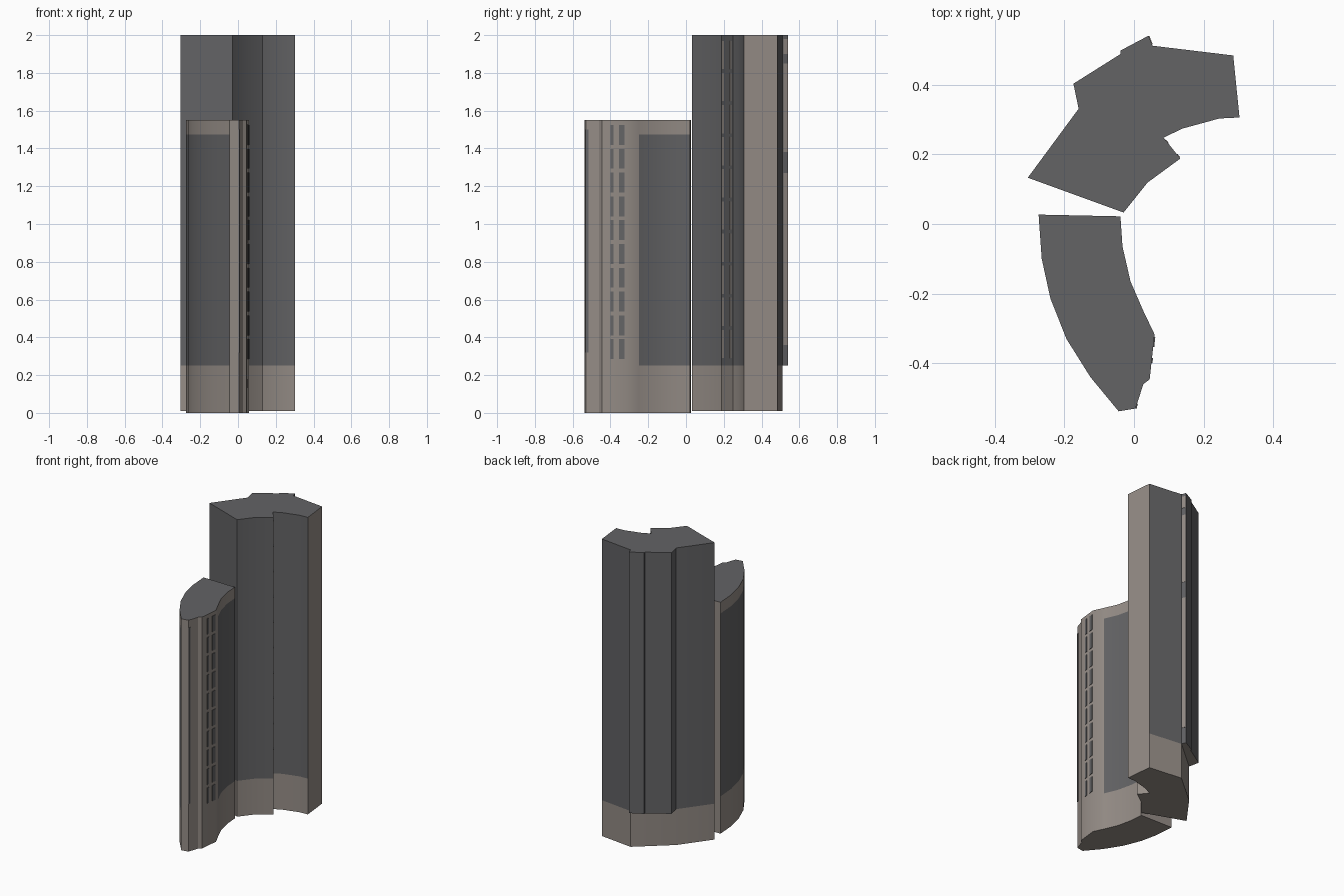
import bpy, bmesh, math
from mathutils import Vector

if "Cube" in bpy.data.objects:
    bpy.data.objects.remove(bpy.data.objects["Cube"])


def material(name, col):
    m = bpy.data.materials.new(name)
    m.diffuse_color = (*col, 1)
    m.use_nodes = True
    m.node_tree.nodes["Principled BSDF"].inputs["Base Color"].default_value = m.diffuse_color
    return m


STONE = material("warm stone", (0.30, 0.265, 0.24))
GLASS = material("dark grey glass", (0.125, 0.125, 0.13))


def finish(bm, name, mats):
    bmesh.ops.recalc_face_normals(bm, faces=bm.faces)
    me = bpy.data.meshes.new(name)
    bm.to_mesh(me)
    bm.free()
    for m in mats:
        me.materials.append(m)
    ob = bpy.data.objects.new(name, me)
    bpy.context.collection.objects.link(ob)
    bpy.ops.object.select_all(action='DESELECT')
    ob.select_set(True)
    bpy.context.view_layer.objects.active = ob
    bpy.ops.object.shade_smooth_by_angle(angle=math.radians(32))
    return ob


def tower(name, outline, levels, glazed):
    """Extrude an outline through levels; glazed(edge, level) picks glass faces."""
    bm = bmesh.new()
    rings = [[bm.verts.new((x, y, z)) for x, y in outline] for z in levels]
    n = len(outline)
    for k in range(len(levels) - 1):
        for i in range(n):
            j = (i + 1) % n
            f = bm.faces.new((rings[k][i], rings[k][j], rings[k + 1][j], rings[k + 1][i]))
            f.material_index = int(glazed(i, k))
    bm.faces.new(rings[0])
    bm.faces.new(rings[-1]).material_index = 1
    return finish(bm, name, (STONE, GLASS))


def plates(name, p, q, spans, mat, depth=0.003):
    """Thin plates on the wall p-q (outside on the right), spans = t0, t1, z0, z1."""
    p, q = Vector(p), Vector(q)
    d = (q - p).normalized()
    out = Vector((d.y, -d.x)) * depth
    bm = bmesh.new()
    for t0, t1, z0, z1 in spans:
        a, b = p.lerp(q, t0), p.lerp(q, t1)
        base = [a, b, b + out, a + out]
        lo = [bm.verts.new((*v, z0)) for v in base]
        hi = [bm.verts.new((*v, z1)) for v in base]
        bm.faces.new(lo)
        bm.faces.new(hi)
        for i in range(4):
            j = (i + 1) % 4
            bm.faces.new((lo[i], lo[j], hi[j], hi[i]))
    return finish(bm, name, (mat,))


# Short curved tower: glazed on both long curved walls, framed in stone
short = [(-.274, .027), (-.039, .022), (-.033, -.065), (-.01, -.165), (.027, -.25),
         (.059, -.317), (.045, -.446), (.027, -.46), (.004, -.53), (-.044, -.538),
         (-.125, -.44), (-.194, -.33), (-.24, -.214), (-.265, -.10)]
tower("short_tower", short, (0, .25, 1.475, 1.55),
      lambda i, k: k == 1 and (1 <= i <= 3 or i >= 9))

# Tall curved tower: glass above a stone base, stone east end
tall = [(-.305, .133), (-.03, .033), (.039, .119), (.133, .188), (.085, .248),
        (.139, .274), (.245, .303), (.303, .306), (.285, .484), (.053, .512),
        (-.159, .331)]
tower("tall_tower", tall, (.01, .25, 2),
      lambda i, k: k == 1 and i != 7)

# Overhanging slabs on the back, starting above the base
slab = [(.053, .512), (.042, .541), (-.039, .498), (-.039, .488), (-.174, .403),
        (-.159, .331)]
tower("back_slab", slab, (.25, 2), lambda i, k: True)

# Window columns on the short tower's end
rows = [.285 + .126 * r for r in range(10)]
plates("short_tower_windows", short[6], short[5],
       [(t0, t1, z, z + .105) for z in rows for t0, t1 in ((.36, .48), (.72, .94))], GLASS)
plates("short_tower_slit", short[8], short[7], [(.0, .2, .32, 1.5)], GLASS)

# Light strips on the tall tower's fin and back slab
plates("fin_strips", tall[3], tall[4],
       [(t0, t1, z, z + .15) for z in [.29 + .17 * r for r in range(10)]
        for t0, t1 in ((.04, .2), (.72, .88))], STONE, .002)
plates("slab_strips", slab[0], slab[1],
       [(.1, .95, .36, 1.27), (.1, .95, 1.38, 1.85), (.1, .95, 1.9, 1.98)], STONE, .002)
